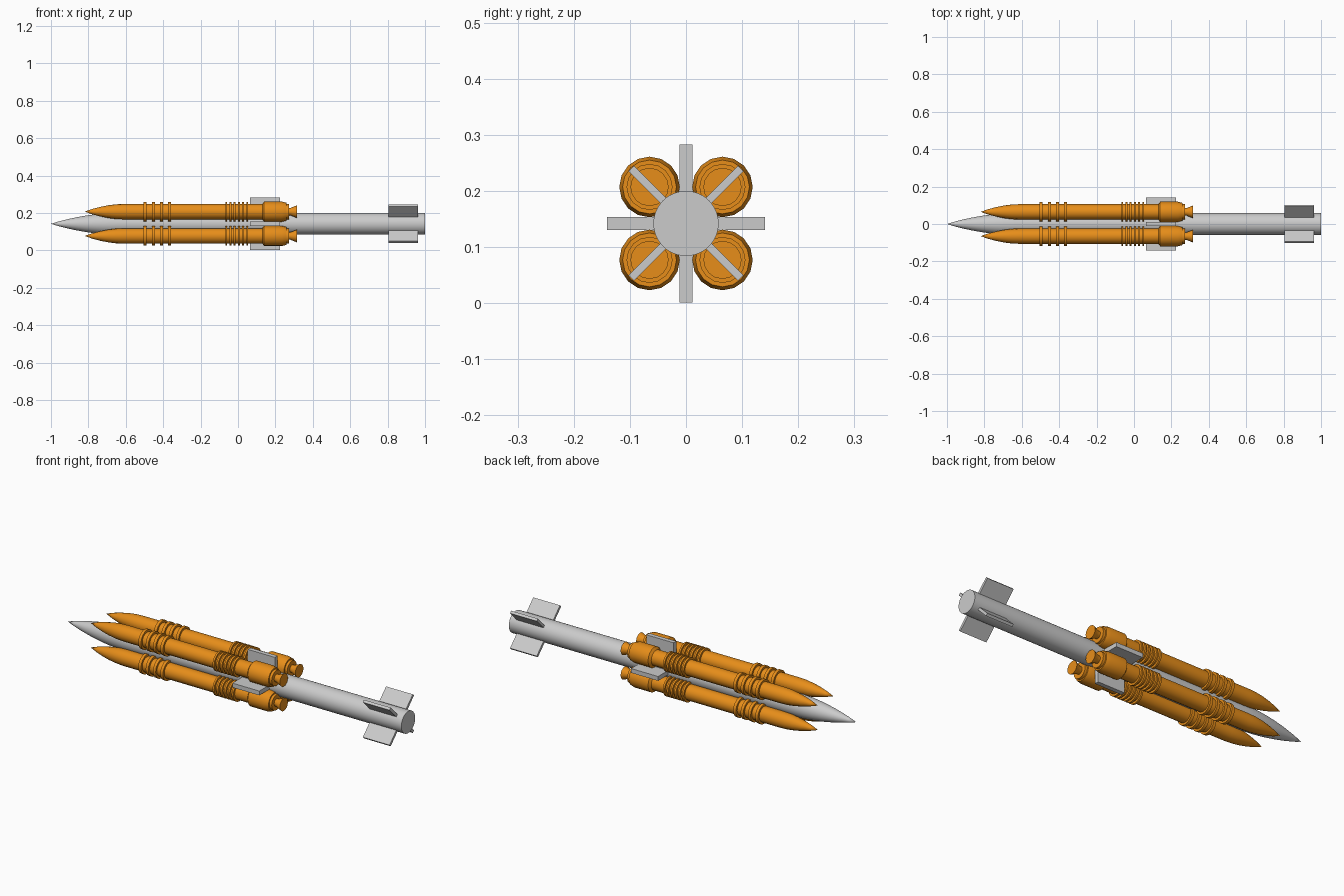
import bpy, bmesh, math
from mathutils import Matrix, Vector

if "Cube" in bpy.data.objects:
    bpy.data.objects.remove(bpy.data.objects["Cube"])

AXIS_Z = 0.142      # height of the core axis
OFFSET = 0.065      # booster offset from the core in y and z

orange = bpy.data.materials.new("booster_orange")
orange.diffuse_color = (0.8, 0.27, 0.01, 1)
orange.use_nodes = True
orange.node_tree.nodes["Principled BSDF"].inputs["Base Color"].default_value = orange.diffuse_color


def finish(name, bm, loc, mat=None, smooth=False):
    bmesh.ops.recalc_face_normals(bm, faces=bm.faces)
    mesh = bpy.data.meshes.new(name)
    bm.to_mesh(mesh)
    bm.free()
    obj = bpy.data.objects.new(name, mesh)
    obj.location = loc
    bpy.context.collection.objects.link(obj)
    if mat:
        mesh.materials.append(mat)
    if smooth:
        bpy.ops.object.select_all(action='DESELECT')
        obj.select_set(True)
        bpy.context.view_layer.objects.active = obj
        bpy.ops.object.shade_smooth_by_angle(angle=math.radians(30))
    return obj


def lathe(bm, profile, sides):
    """Revolve (x, radius) points around the x axis; radius 0 is a tip."""
    rows = []
    for x, r in profile:
        n = sides if r else 1
        rows.append([bm.verts.new((x, r * math.cos(2 * math.pi * i / n),
                                   r * math.sin(2 * math.pi * i / n)))
                     for i in range(n)])
    for a, b in zip(rows, rows[1:]):
        for i in range(sides):
            j = (i + 1) % sides
            if len(a) == 1:
                bm.faces.new((a[0], b[i], b[j]))
            else:
                bm.faces.new((a[i], b[i], b[j], a[j]))
    for row in (rows[0], rows[-1]):
        if len(row) > 1:
            bm.faces.new(row)


def nose(tip, base, r, steps=6):
    """Rounded ogive from tip to base."""
    return [(tip + (base - tip) * i / steps, r * math.sin(math.pi / 2 * i / steps) ** 0.88)
            for i in range(steps + 1)]


def fin(name, x0, x1, span, thick, angle):
    bm = bmesh.new()
    bmesh.ops.create_cube(bm, size=1)
    bmesh.ops.scale(bm, vec=(x1 - x0, thick, span - 0.03), verts=bm.verts)
    bmesh.ops.translate(bm, vec=((x0 + x1) / 2, 0, (span + 0.03) / 2), verts=bm.verts)
    bmesh.ops.rotate(bm, cent=(0, 0, 0), verts=bm.verts,
                     matrix=Matrix.Rotation(math.radians(angle), 3, 'X'))
    finish(name, bm, (0, 0, AXIS_Z))


# Core body with nose cone
bm = bmesh.new()
lathe(bm, nose(-1.0, -0.64, 0.058, 8) + [(1.0, 0.058)], 48)
finish("core_body", bm, (0, 0, AXIS_Z), smooth=True)

# Middle wings (upright cross) and tail fins (diagonal cross)
for k in range(4):
    fin(f"middle_wing_{k + 1}", 0.065, 0.224, 0.141, 0.023, 90 * k)
    fin(f"tail_fin_{k + 1}", 0.805, 0.962, 0.138, 0.014, 45 + 90 * k)

# Four boosters, each with rings, tail skirt and nozzle
BODY = nose(-0.82, -0.61, 0.041, 5) + [(0.13, 0.041)]
SKIRT = [(0.13, 0.041), (0.14, 0.054), (0.235, 0.054), (0.258, 0.048),
         (0.258, 0.041), (0.272, 0.041)]
NOZZLE = [(0.265, 0.02), (0.28, 0.02), (0.315, 0.034)]
FRONT_RINGS = [-0.496 + 0.043 * i for i in range(4)]
REAR_RINGS = [-0.063 + 0.0225 * i for i in range(6)]

n = 0
for sy in (-1, 1):
    for sz in (-1, 1):
        n += 1
        loc = (0, sy * OFFSET, AXIS_Z + sz * OFFSET)
        bm = bmesh.new()
        lathe(bm, BODY, 16)
        finish(f"booster_body_{n}", bm, loc, orange, True)
        bm = bmesh.new()
        for x in FRONT_RINGS:
            lathe(bm, [(x - 0.008, 0.052), (x + 0.008, 0.052)], 16)
        for x in REAR_RINGS:
            lathe(bm, [(x - 0.005, 0.052), (x + 0.005, 0.052)], 16)
        finish(f"booster_rings_{n}", bm, loc, orange, True)
        bm = bmesh.new()
        lathe(bm, SKIRT, 16)
        finish(f"booster_skirt_{n}", bm, loc, orange, True)
        bm = bmesh.new()
        lathe(bm, NOZZLE, 16)
        finish(f"booster_nozzle_{n}", bm, loc, orange, True)
